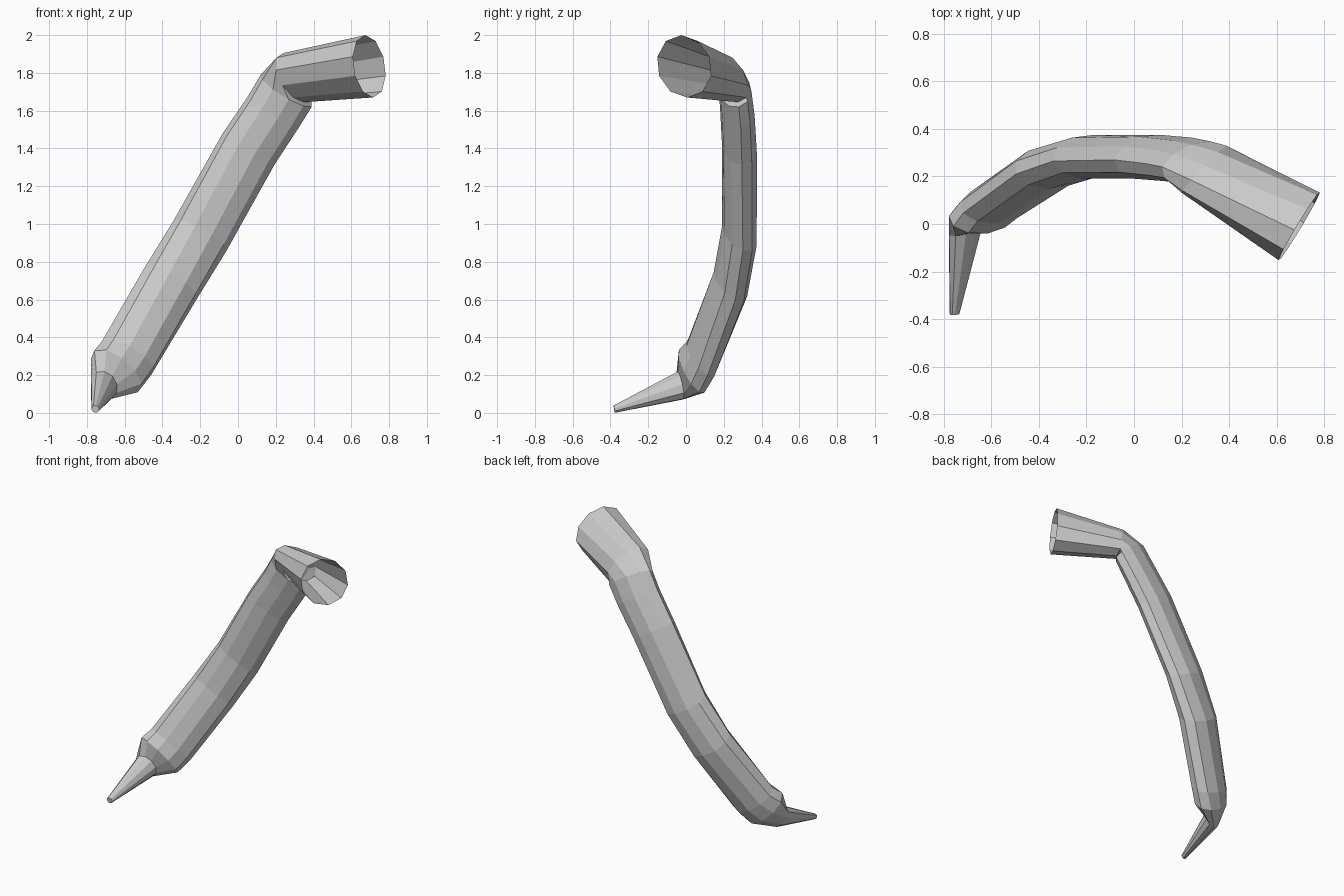
import bpy, bmesh, math
from mathutils import Vector

SIDES = 10


def loft(name, rings, cap_end=False):
    """Skin a tube through rings given as (centre, top half-axis, back half-axis)."""
    bm = bmesh.new()
    loops = []
    for c, top, back in rings:
        c, top, back = Vector(c), Vector(top), Vector(back)
        loop = []
        for i in range(SIDES):
            a = 2 * math.pi * i / SIDES
            loop.append(bm.verts.new(c + top * math.cos(a) + back * math.sin(a)))
        loops.append(loop)
    for r, s in zip(loops, loops[1:]):
        for i in range(SIDES):
            j = (i + 1) % SIDES
            bm.faces.new((r[i], r[j], s[j], s[i]))
    if cap_end:
        bm.faces.new(loops[-1])
    bmesh.ops.recalc_face_normals(bm, faces=bm.faces)
    mesh = bpy.data.meshes.new(name)
    bm.to_mesh(mesh)
    bm.free()
    ob = bpy.data.objects.new(name, mesh)
    bpy.context.collection.objects.link(ob)
    return ob


elbow = ((0.295, 0.23, 1.775), (-0.055, -0.045, 0.13), (0.08, 0.09, 0.0))
shoulder = ((0.255, 0.26, 1.705), (-0.135, -0.02, 0.085), (0.03, 0.085, 0.02))
wrist = ((-0.71, -0.03, 0.145), (-0.04, -0.02, 0.07), (-0.06, -0.005, -0.03))

# open flared cuff
loft("cuff", [
    ((0.695, -0.01, 1.835), (-0.02, -0.015, 0.165), (0.085, 0.144, 0.0)),
    elbow, shoulder])

# long flattened curved arm
loft("arm", [
    shoulder,
    ((0.185, 0.272, 1.59), (-0.135, -0.018, 0.082), (0.02, 0.09, 0.01)),
    ((0.055, 0.283, 1.395), (-0.137, -0.013, 0.083), (0.01, 0.093, 0.0)),
    ((-0.20, 0.283, 0.94), (-0.14, -0.018, 0.08), (-0.02, 0.09, -0.03)),
    ((-0.36, 0.235, 0.68), (-0.137, -0.025, 0.085), (-0.045, 0.085, -0.04)),
    ((-0.59, 0.08, 0.29), (-0.13, -0.035, 0.09), (-0.06, 0.07, -0.04)),
    ((-0.645, 0.03, 0.22), (-0.115, -0.04, 0.11), (-0.07, 0.06, -0.04)),
    wrist])

# tapering pointed end
loft("pointed_tip", [
    wrist,
    ((-0.755, -0.38, 0.02), (-0.01, -0.003, 0.018), (-0.018, 0.0, -0.008))],
    cap_end=True)
